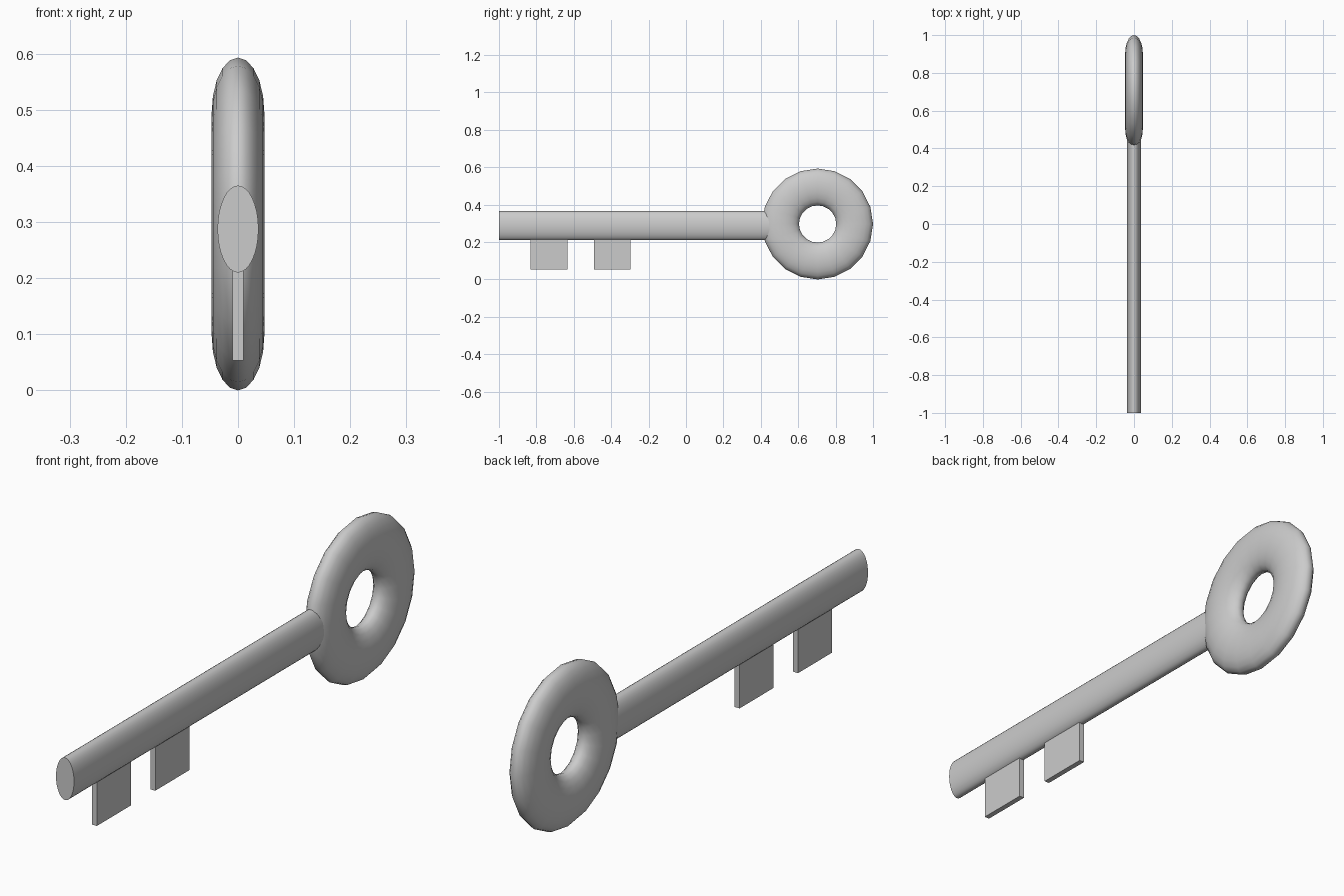
import bpy
import math

if "Cube" in bpy.data.objects:
    bpy.data.objects.remove(bpy.data.objects["Cube"])


def finish(name, smooth=False):
    ob = bpy.context.object
    ob.name = name
    bpy.ops.object.transform_apply(location=False, rotation=True, scale=True)
    if smooth:
        bpy.ops.object.shade_smooth_by_angle(angle=math.radians(40))
    return ob


# Ring-shaped bow: torus standing in the YZ plane, flattened across its width
bpy.ops.mesh.primitive_torus_add(major_segments=20, minor_segments=20,
                                 major_radius=0.198, minor_radius=0.0985,
                                 location=(0, 0.7035, 0.2965),
                                 rotation=(0, math.pi / 2, 0))
bpy.context.object.scale = (1, 1, 0.477)
finish("bow", True)

# Shaft: oval rod along Y, its end buried in the bow
y0, y1 = -1.0, 0.5
bpy.ops.mesh.primitive_cylinder_add(vertices=32, radius=1, depth=y1 - y0,
                                    location=(0, (y0 + y1) / 2, 0.2875),
                                    rotation=(math.pi / 2, 0, 0))
bpy.context.object.scale = (0.0365, 0.0775, 1)
finish("shaft", True)

# Two flat teeth hanging below the shaft
for i, yc in enumerate((-0.732, -0.394)):
    bpy.ops.mesh.primitive_cube_add(size=1, location=(0, yc, 0.1515))
    bpy.context.object.scale = (0.02, 0.197, 0.197)
    finish(f"tooth_{i + 1}")
